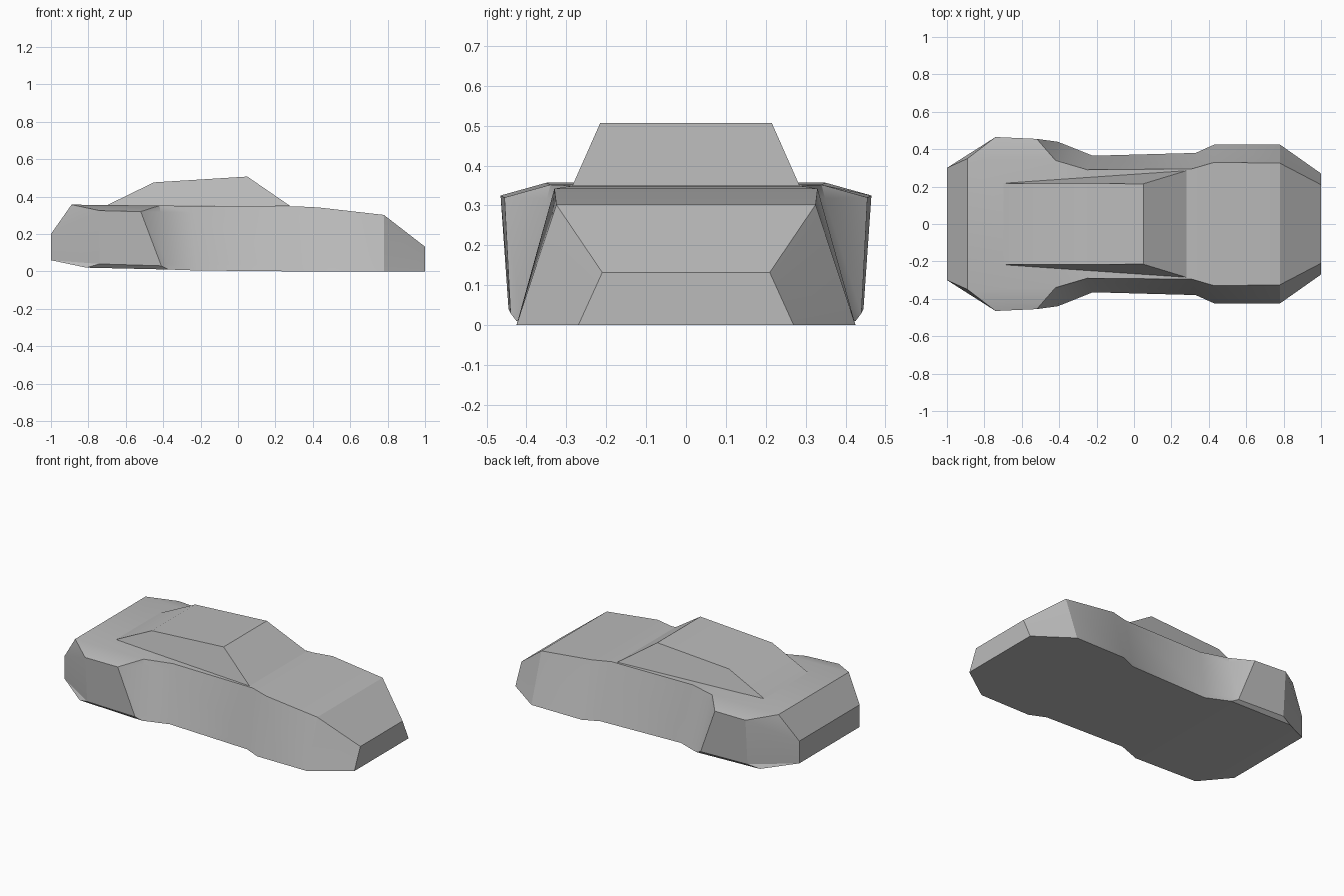
import bpy
import bmesh
import math
from mathutils import Vector

cube = bpy.data.objects.get("Cube")
if cube:
    bpy.data.objects.remove(cube, do_unlink=True)


def make_material(name, value):
    mat = bpy.data.materials.new(name)
    mat.use_nodes = True
    color = (value, value, value, 1)
    mat.diffuse_color = color
    mat.node_tree.nodes["Principled BSDF"].inputs["Base Color"].default_value = color
    return mat


def straight(bottom, top):
    """Half section with a flat flank: floor, lower, shoulder and top points."""
    a, b = Vector(bottom), Vector(top)
    return [a, a.lerp(b, 0.1), a.lerp(b, 0.9), b]


def mirrored(point):
    return (point[0], -point[1], point[2])


def finish(bm, name, material):
    """Merge coincident points, orient the shell and make it an object."""
    bmesh.ops.remove_doubles(bm, verts=bm.verts, dist=0.0005)
    bmesh.ops.recalc_face_normals(bm, faces=bm.faces)
    mesh = bpy.data.meshes.new(name)
    bm.to_mesh(mesh)
    bm.free()
    mesh.materials.append(material)
    obj = bpy.data.objects.new(name, mesh)
    bpy.context.collection.objects.link(obj)
    bpy.ops.object.select_all(action="DESELECT")
    obj.select_set(True)
    bpy.context.view_layer.objects.active = obj
    bpy.ops.object.shade_smooth_by_angle(angle=math.radians(25))
    return obj


def loft(name, sections, material):
    """Skin a list of half sections, mirrored across the centre plane."""
    bm = bmesh.new()
    rings = []
    for half in sections:
        full = [tuple(p) for p in half] + [mirrored(p) for p in reversed(half)]
        rings.append([bm.verts.new(p) for p in full])
    count = len(rings[0])
    for ring, following in zip(rings, rings[1:]):
        for i in range(count):
            j = (i + 1) % count
            bm.faces.new((ring[i], ring[j], following[j], following[i]))
    bm.faces.new(rings[0])
    bm.faces.new(rings[-1])
    return finish(bm, name, material)


grey = make_material("plain grey", 0.5)

# Body: blunt tail, flared rear fenders, pinched waist and tapered nose
tail_low, tail_high = (-1, 0.30, 0.06), (-1, 0.30, 0.20)
body_sections = [
    [tail_low, tail_low, tail_high, tail_high],
    [(-0.81, 0.42, 0.02), (-0.74, 0.445, 0.04), (-0.74, 0.465, 0.325), (-0.89, 0.35, 0.357)],
    [(-0.37, 0.425, 0.01), (-0.41, 0.44, 0.03), (-0.52, 0.455, 0.32), (-0.42, 0.34, 0.352)],
    straight((-0.37, 0.425, 0.01), (-0.42, 0.34, 0.352)),
    straight((-0.22, 0.365, 0.005), (-0.25, 0.29, 0.35)),
    straight((0.33, 0.38, 0), (0.31, 0.295, 0.348)),
    straight((0.43, 0.425, 0), (0.43, 0.33, 0.342)),
    straight((0.78, 0.425, 0), (0.78, 0.325, 0.302)),
    straight((1, 0.27, 0), (1, 0.21, 0.132)),
]
loft("body", body_sections, grey)

# Cabin: roof profile with sides that flare out towards the windscreen base
cabin_profile = [
    (-0.70, 0.218, 0.354),
    (-0.45, 0.216, 0.476),
    (0.05, 0.215, 0.507),
    (0.28, 0.285, 0.349),
]
bm = bmesh.new()
left = [bm.verts.new(p) for p in cabin_profile]
right = [bm.verts.new(mirrored(p)) for p in cabin_profile]
for i in range(len(left) - 1):
    bm.faces.new((left[i], left[i + 1], right[i + 1], right[i]))
for side in (left, right):
    bm.faces.new(side)
bm.faces.new((left[0], left[-1], right[-1], right[0]))
finish(bm, "cabin", grey)
